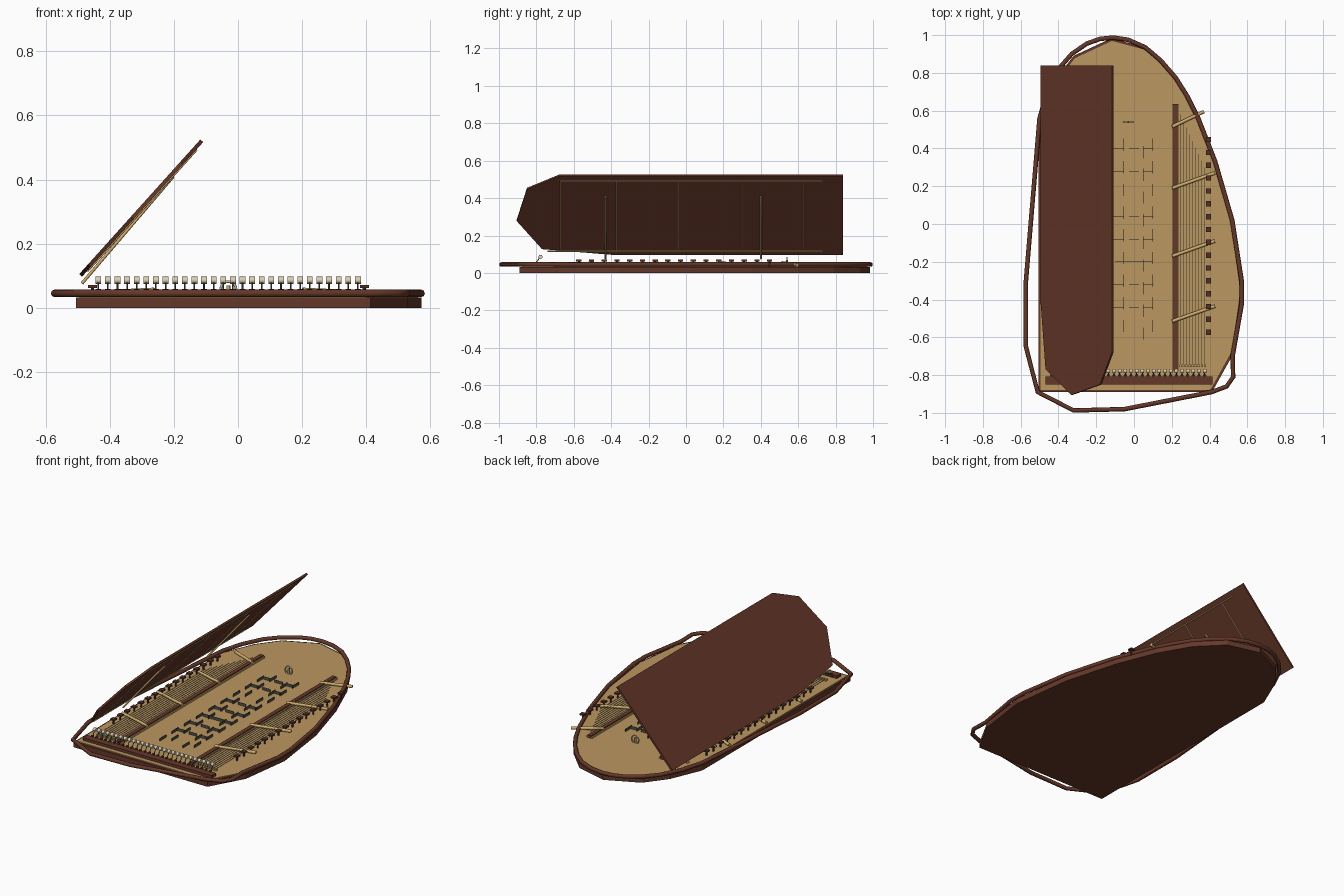
import bpy, bmesh
from mathutils import Vector, Matrix

if "Cube" in bpy.data.objects:
    bpy.data.objects.remove(bpy.data.objects["Cube"])


def material(name, rgb):
    m = bpy.data.materials.new(name)
    m.use_nodes = True
    m.diffuse_color = (*rgb, 1)
    m.node_tree.nodes["Principled BSDF"].inputs["Base Color"].default_value = (*rgb, 1)
    return m


BROWN = material("red brown wood", (0.13, 0.039, 0.022))
DARK = material("dark brown wood", (0.085, 0.03, 0.02))
TAN = material("soundboard tan", (0.5, 0.31, 0.118))
GOLD = material("golden wood", (0.62, 0.41, 0.15))
GREY = material("dark metal", (0.08, 0.08, 0.07))
CREAM = material("cream", (0.72, 0.62, 0.43))
STRING = material("string metal", (0.58, 0.53, 0.4))
CX = -0.03          # centre line of the inner parts
TOP = 0.037         # height of the soundboard


def finish(bm, name, mat, smooth=False):
    bmesh.ops.recalc_face_normals(bm, faces=bm.faces)
    me = bpy.data.meshes.new(name)
    bm.to_mesh(me)
    bm.free()
    if smooth:
        me.shade_smooth()
        me.set_sharp_from_angle(angle=1.2)
    me.materials.append(mat)
    ob = bpy.data.objects.new(name, me)
    bpy.context.collection.objects.link(ob)
    return ob


def box(bm, x, y, z, sx, sy, sz):
    m = Matrix.Translation((x, y, z)) @ Matrix.Diagonal((sx, sy, sz, 1))
    bmesh.ops.create_cube(bm, size=1, matrix=m)


def rod(bm, a, b, r, sides=8):
    a, b = Vector(a), Vector(b)
    d = b - a
    m = Matrix.Translation((a + b) / 2) @ d.to_track_quat("Z", "Y").to_matrix().to_4x4()
    bmesh.ops.create_cone(bm, cap_ends=True, segments=sides, radius1=r, radius2=r,
                          depth=d.length, matrix=m)


def slab(name, points, offset, mat):
    bm = bmesh.new()
    face = bm.faces.new([bm.verts.new(p) for p in points])
    ext = bmesh.ops.extrude_face_region(bm, geom=[face], use_keep_orig=True)
    verts = [v for v in ext["geom"] if isinstance(v, bmesh.types.BMVert)]
    bmesh.ops.translate(bm, verts=verts, vec=offset)
    return finish(bm, name, mat)


# Case and soundboard
outline = [(-0.505, -0.89), (0.413, -0.89), (0.53, -0.68), (0.573, -0.36), (0.523, 0.02),
           (0.43, 0.35), (0.33, 0.6), (0.22, 0.79), (0.08, 0.93), (-0.12, 0.983),
           (-0.32, 0.89), (-0.42, 0.76), (-0.505, 0.56)]
slab("case", [(x, y, 0) for x, y in outline], (0, 0, 0.032), BROWN)
slab("soundboard", [(x * 0.98, y * 0.986, 0.03) for x, y in outline], (0, 0, TOP - 0.03), TAN)

# Rim tube
rim_path = [(-0.11, 0.987), (-0.03, 0.975), (0.06, 0.935), (0.14, 0.867), (0.22, 0.775),
            (0.28, 0.68), (0.34, 0.56), (0.43, 0.33), (0.52, 0.02), (0.57, -0.3),
            (0.571, -0.42), (0.522, -0.7), (0.525, -0.81), (0.49, -0.86), (0.41, -0.89),
            (-0.05, -0.98), (-0.32, -0.987), (-0.51, -0.89), (-0.572, -0.65),
            (-0.572, -0.3), (-0.5, 0.56), (-0.46, 0.7), (-0.4, 0.82), (-0.33, 0.9),
            (-0.25, 0.955), (-0.18, 0.98)]
curve = bpy.data.curves.new("rim", "CURVE")
curve.dimensions = "3D"
curve.bevel_depth = 0.012
curve.bevel_resolution = 2
spline = curve.splines.new("POLY")
spline.points.add(len(rim_path) - 1)
for p, (x, y) in zip(spline.points, rim_path):
    p.co = (x, y, 0.045, 1)
spline.use_cyclic_u = True
curve.materials.append(BROWN)
bpy.context.collection.objects.link(bpy.data.objects.new("rim", curve))


# Lid, leaning over the left of the case
def on_lid(y, z, gap=0.0):
    return Vector((-0.5 + (z - 0.1) * 0.9 + gap * 0.745, y, z - gap * 0.67))


lid = [(0.84, 0.105), (0.84, 0.525), (-0.68, 0.525), (-0.85, 0.455), (-0.905, 0.285),
       (-0.77, 0.135), (-0.4, 0.105)]
slab("lid", [on_lid(*p) for p in lid], (0.009, 0, -0.008), BROWN)

# Ribs under the lid and its two props
bm = bmesh.new()
for z, front in ((0.5, -0.67), (0.125, -0.74)):
    rod(bm, on_lid(front, z, 0.013), on_lid(0.73, z, 0.013), 0.0035)
for y in (-0.67, -0.37, -0.04, 0.3, 0.63):
    rod(bm, on_lid(y, 0.125, 0.013), on_lid(y, 0.5, 0.013), 0.003)
finish(bm, "lid_ribs", GOLD, True)
bm = bmesh.new()
for y in (-0.43, 0.4):
    rod(bm, (-0.487, y, 0.076), (-0.202, y, 0.41), 0.005)
finish(bm, "lid_props", GOLD, True)

# Side assemblies, mirrored about the centre line
for side, s in (("left", 1), ("right", -1)):
    bm = bmesh.new()
    box(bm, CX + s * 0.249, -0.07, 0.044, 0.026, 1.41, 0.018)
    finish(bm, side + "_bridge", BROWN)
    bm = bmesh.new()
    for edge in (0.233, 0.265):
        box(bm, CX + s * edge, -0.07, 0.041, 0.006, 1.41, 0.012)
    for i in range(9):
        box(bm, CX + s * (0.277 + i * 0.016), -0.75, 0.043, 0.011, 0.014, 0.012)
    finish(bm, side + "_bridge_edges", GOLD)

    bm = bmesh.new()
    for y, reach in ((0.515, 0.4), (0.19, 0.458), (-0.17, 0.458), (-0.515, 0.458)):
        rod(bm, (CX + s * 0.232, y, 0.054), (CX + s * reach, y + 0.08, 0.043), 0.009, 16)
    finish(bm, side + "_braces", GOLD, True)

    bm = bmesh.new()
    for i in range(9):
        x = CX + s * (0.277 + i * 0.016)
        rod(bm, (x, -0.74, 0.049), (x, 0.58 - i * 0.035, 0.049), 0.0016)
    finish(bm, side + "_strings", STRING, True)

    bm = bmesh.new()
    for i in range(16):
        x, y = CX + s * 0.424, -0.573 + i * 0.068
        rod(bm, (x, y, 0.03), (x, y, 0.062), 0.005)
        box(bm, x, y, 0.066, 0.028, 0.028, 0.009)
    finish(bm, side + "_tuning_pins", DARK)

# Front rail
bm = bmesh.new()
box(bm, CX + 0.003, -0.829, 0.044, 0.885, 0.044, 0.02)
finish(bm, "front_rail", BROWN)

# Row of hammers along the rail
stems, heads, butts = bmesh.new(), bmesh.new(), bmesh.new()
for i in range(28):
    x = -0.436 + i * 0.03
    rod(stems, (x, -0.808, 0.045), (x, -0.782, 0.082), 0.0025)
    rod(heads, (x - 0.009, -0.778, 0.086), (x + 0.009, -0.778, 0.086), 0.011, 16)
    rod(butts, (x, -0.804, 0.045), (x, -0.804, 0.058), 0.009, 12)
finish(stems, "hammer_stems", GREY, True)
finish(heads, "hammer_heads", CREAM, True)
finish(butts, "hammer_butts", DARK, True)

# Lattice of thin upright plates in the middle
bm = bmesh.new()
for row in range(9):
    y = -0.58 + row * 0.12
    for col, x in enumerate((-0.11, -0.055, 0.05, 0.1)):
        box(bm, x, y + (col % 2) * 0.04, TOP + 0.008, 0.0025, 0.065, 0.018)
    if row % 3 != 0:
        for x in (-0.08, 0.0, 0.075):
            box(bm, x, y + 0.02, TOP + 0.008, 0.055, 0.0025, 0.018)
box(bm, CX + 0.03, -0.2, TOP + 0.008, 0.2, 0.0035, 0.018)
finish(bm, "centre_lattice", GREY)

# Upright ring at the back
bpy.ops.mesh.primitive_torus_add(major_radius=0.024, minor_radius=0.004, major_segments=24,
                                 minor_segments=10, location=(CX, 0.54, 0.058),
                                 rotation=(1.5708, 0, 0))
ring = bpy.context.object
ring.name = "back_ring"
ring.data.materials.append(STRING)
bpy.ops.object.shade_smooth_by_angle(angle=1.2)
bm = bmesh.new()
rod(bm, (CX, 0.54, TOP), (CX, 0.54, 0.07), 0.006)
finish(bm, "ring_post", GOLD, True)
